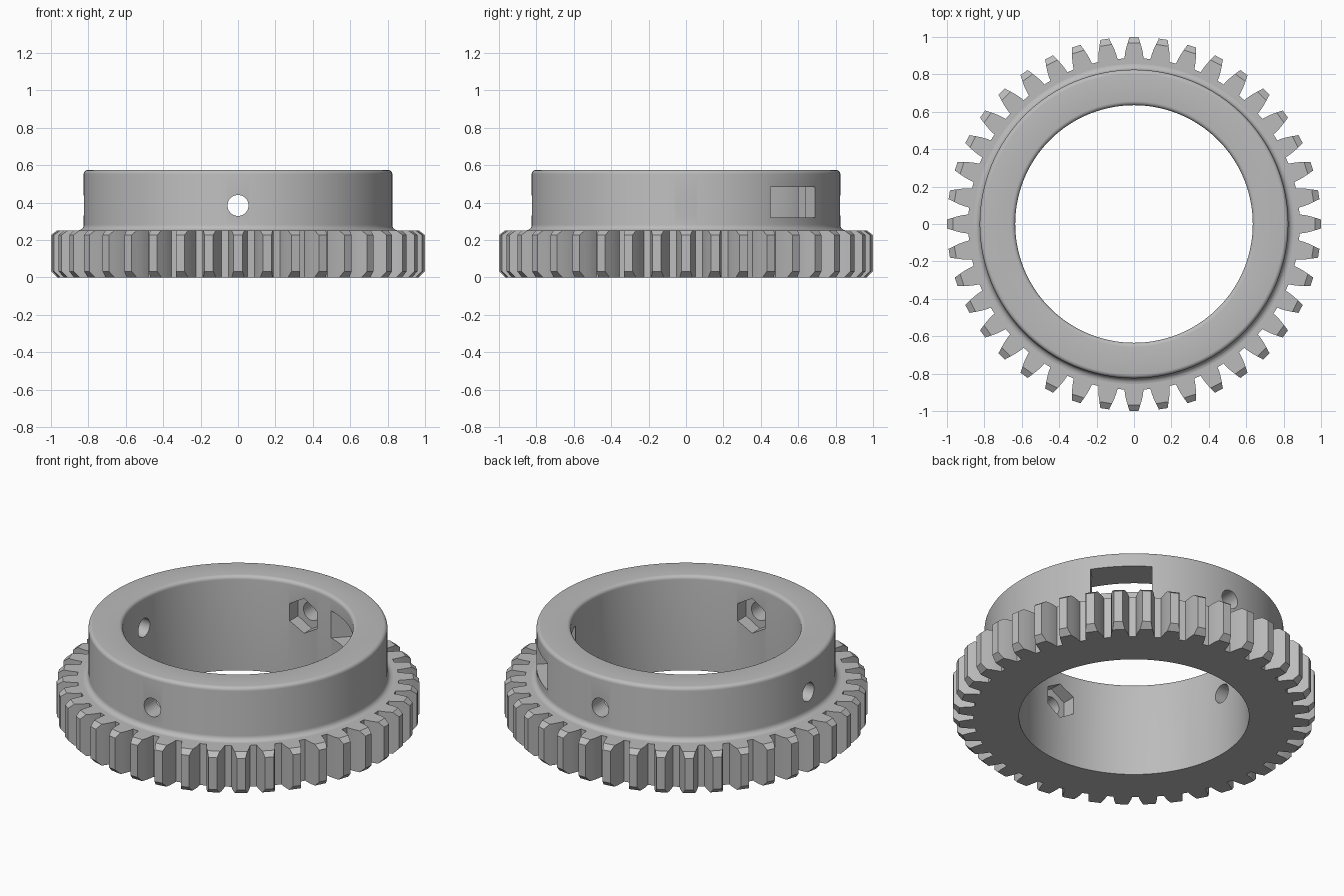
import bpy, bmesh
from math import pi, sin, cos, atan2, hypot, radians
from mathutils import Matrix, Vector

cube = bpy.data.objects.get("Cube")
if cube:
    bpy.data.objects.remove(cube, do_unlink=True)

grey = bpy.data.materials.new("plain grey")
grey.use_nodes = True
grey.diffuse_color = (0.5, 0.5, 0.5, 1)
grey.node_tree.nodes["Principled BSDF"].inputs["Base Color"].default_value = (0.5, 0.5, 0.5, 1)

TEETH = 40
SEGMENTS = 160
BORE = 0.635
WALL = 0.825
TOP = 0.575
RIM_TOP = 0.252
HOLE_Z = 0.385


def make_object(name, bm):
    bmesh.ops.recalc_face_normals(bm, faces=bm.faces)
    mesh = bpy.data.meshes.new(name)
    bm.to_mesh(mesh)
    bm.free()
    mesh.materials.append(grey)
    obj = bpy.data.objects.new(name, mesh)
    bpy.context.collection.objects.link(obj)
    return obj


def skin(bm, loops):
    """Join a closed series of closed loops with quads."""
    rings = [[bm.verts.new(p) for p in loop] for loop in loops]
    n = len(rings[0])
    for a, b in zip(rings, rings[1:] + rings[:1]):
        for i in range(n):
            j = (i + 1) % n
            bm.faces.new((a[i], a[j], b[j], b[i]))


def arc(cx, cz, r, start, end, steps=5):
    angles = [radians(start + (end - start) * i / steps) for i in range(steps + 1)]
    return [(cx + r * cos(a), cz + r * sin(a)) for a in angles]


def smooth(obj, degrees):
    bpy.ops.object.select_all(action="DESELECT")
    obj.select_set(True)
    bpy.context.view_layer.objects.active = obj
    bpy.ops.object.shade_smooth_by_angle(angle=radians(degrees))


# Collar: a turned ring with rounded top edges and a fillet at the foot
r, f = 0.022, 0.03
profile = [(BORE, 0)]
profile += arc(BORE + r, TOP - r, r, 180, 90)
profile += arc(WALL - r, TOP - r, r, 90, 0)
profile += arc(WALL + f, RIM_TOP + f, f, 180, 270)
profile += [(WALL + f, 0)]
bm = bmesh.new()
skin(bm, [[(pr * cos(2 * pi * i / SEGMENTS), pr * sin(2 * pi * i / SEGMENTS), z)
           for i in range(SEGMENTS)] for pr, z in profile])
collar = make_object("collar", bm)

# Toothed rim: curved flanks, tips chamfered above and below
SHOULDER, SHOULDER_HALF = 0.967, 0.034
flank = [(0.885, 0.051), (0.91, 0.048), (0.94, 0.042), (SHOULDER, SHOULDER_HALF), (1.0, 0.024)]


def tooth_loop(z, chamfered):
    pts = flank[:-1] + [flank[-2] if chamfered else flank[-1]]
    side = [(-h, y) for y, h in pts] + [(h, y) for y, h in reversed(pts)]
    loop = []
    for t in range(TEETH):
        turn = Matrix.Rotation(-2 * pi * t / TEETH, 3, "Z")
        loop += [turn @ Vector((x, y, z)) for x, y in side]
    return loop


def inner_loop(z):
    out = []
    for p in tooth_loop(z, False):
        flat = hypot(p.x, p.y)
        out.append(Vector((p.x / flat * 0.845, p.y / flat * 0.845, z)))
    return out


bm = bmesh.new()
skin(bm, [inner_loop(0), tooth_loop(0, True), tooth_loop(0.033, False),
          tooth_loop(RIM_TOP - 0.025, False), tooth_loop(RIM_TOP, True), inner_loop(RIM_TOP)])
bmesh.ops.remove_doubles(bm, verts=bm.verts, dist=0.0001)
rim = make_object("toothed_rim", bm)
smooth(rim, 20)

# Cutters: screw holes, six-sided nut pockets and a stepped window
cutters = []


def radial_prism(name, sides, radius, near, far, angle):
    bm = bmesh.new()
    bmesh.ops.create_cone(bm, cap_ends=True, segments=sides, radius1=radius,
                          radius2=radius, depth=far - near)
    place = (Matrix.Rotation(angle, 4, "Z") @ Matrix.Translation(((near + far) / 2, 0, HOLE_Z))
             @ Matrix.Rotation(pi / 2, 4, "Y"))
    # turn a corner to the top
    spin = Matrix.Rotation(pi / 2, 4, "Z") if sides == 6 else Matrix()
    bm.transform(place @ spin)
    verts = [v.co for v in bm.verts]
    if sides == 6 and max(v.z for v in verts) < HOLE_Z + radius * 0.95:
        bm.transform(place @ Matrix.Rotation(pi / 6, 4, "Z") @ place.inverted())
    cutters.append(make_object(name, bm))


def radial_box(name, near, far, width, z0, z1, angle):
    bm = bmesh.new()
    bmesh.ops.create_cube(bm, size=1)
    bm.transform(Matrix.Rotation(angle, 4, "Z")
                 @ Matrix.Translation(((near + far) / 2, 0, (z0 + z1) / 2))
                 @ Matrix.Diagonal((far - near, width, z1 - z0, 1)))
    cutters.append(make_object(name, bm))


for k in range(4):
    radial_prism("nut_pocket_cutter", 6, 0.106, 0.5, 0.71, k * pi / 2)
    radial_prism("screw_hole_cutter", 32, 0.056, 0.55, 0.95, k * pi / 2)
radial_box("window_cutter", 0.45, 0.95, 0.34, 0.32, 0.485, pi / 4)
radial_box("window_recess_cutter", 0.45, 0.73, 0.554, 0.32, 0.485, pi / 4)

bpy.context.view_layer.objects.active = collar
for cutter in cutters:
    mod = collar.modifiers.new("cut", "BOOLEAN")
    mod.operation = "DIFFERENCE"
    mod.solver = "EXACT"
    mod.object = cutter
    bpy.ops.object.modifier_apply(modifier=mod.name)
for cutter in cutters:
    bpy.data.objects.remove(cutter, do_unlink=True)
smooth(collar, 30)
